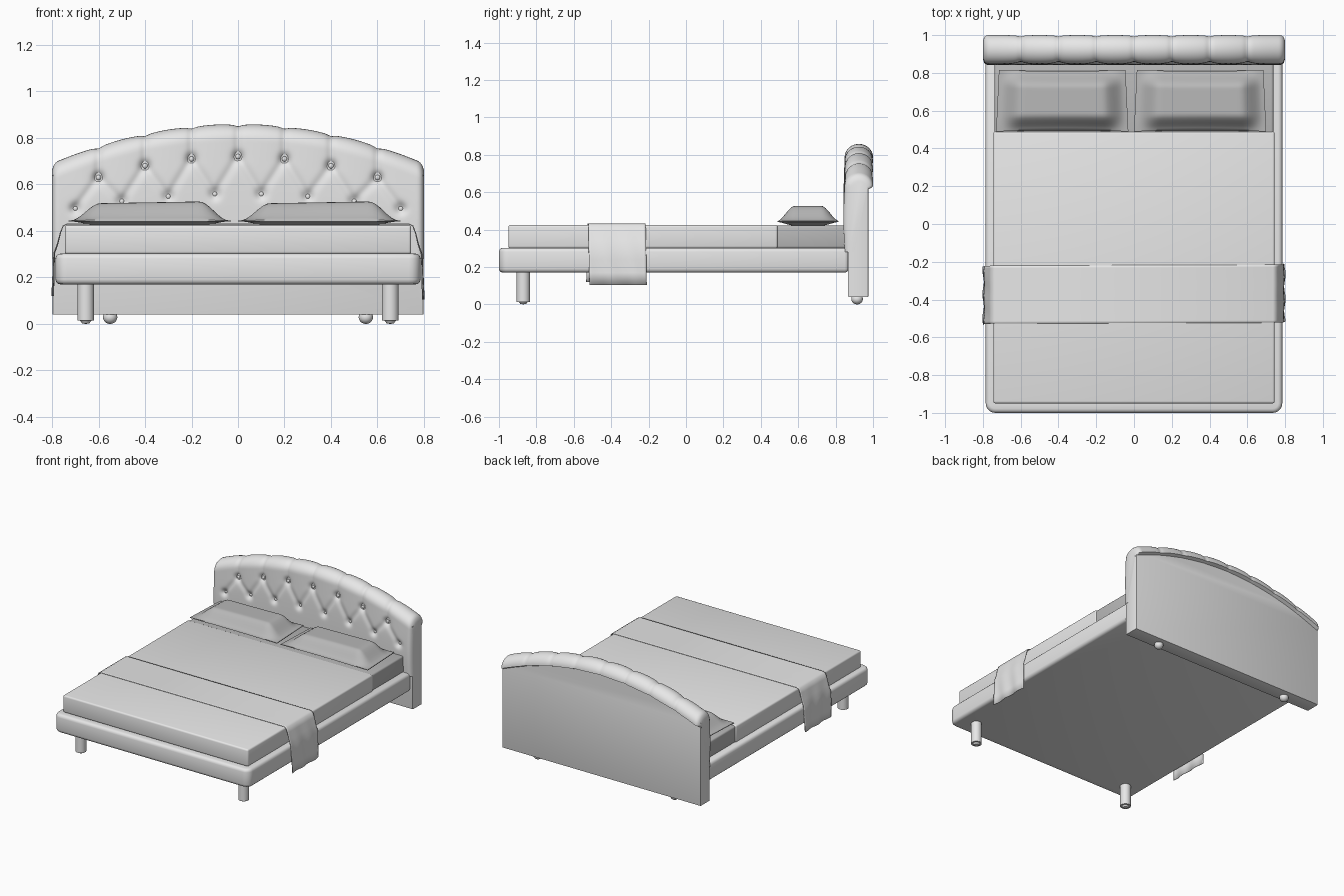
import bpy, bmesh
from math import sin, cos, pi, sqrt, exp, hypot, radians

cube = bpy.data.objects.get("Cube")
if cube:
    bpy.data.objects.remove(cube, do_unlink=True)


def material(name, v):
    m = bpy.data.materials.new(name)
    m.use_nodes = True
    m.diffuse_color = (v, v, v, 1)
    m.node_tree.nodes["Principled BSDF"].inputs["Base Color"].default_value = (v, v, v, 1)
    return m


LIGHT = material("light grey fabric", 0.8)
DARK = material("dark grey linen", 0.48)


def finish(name, bm, mat, angle=35):
    bmesh.ops.recalc_face_normals(bm, faces=bm.faces)
    me = bpy.data.meshes.new(name)
    bm.to_mesh(me)
    bm.free()
    me.materials.append(mat)
    me.shade_smooth()
    me.set_sharp_from_angle(angle=radians(angle))
    ob = bpy.data.objects.new(name, me)
    bpy.context.scene.collection.objects.link(ob)
    return ob


def bevel_sharp(bm, width, segments=3):
    edges = [e for e in bm.edges if e.calc_face_angle(0) > 0.7]
    bmesh.ops.bevel(bm, geom=edges, offset=width, segments=segments,
                    profile=0.5, affect='EDGES')


def box(name, lo, hi, mat, edge, corner=0):
    bm = bmesh.new()
    bmesh.ops.create_cube(bm, size=1)
    for v in bm.verts:
        v.co = [lo[i] + (v.co[i] + 0.5) * (hi[i] - lo[i]) for i in range(3)]
    if corner:  # round the upright corners at the foot end
        up = [e for e in bm.edges if abs(e.verts[0].co.z - e.verts[1].co.z) > 0.01
              and e.verts[0].co.y < 0]
        bmesh.ops.bevel(bm, geom=up, offset=corner, segments=5, profile=0.5, affect='EDGES')
    bevel_sharp(bm, edge)
    return finish(name, bm, mat)


def grid(bm, rows):
    vs = [[bm.verts.new(p) for p in row] for row in rows]
    for a, b in zip(vs, vs[1:]):
        for i in range(len(a) - 1):
            bm.faces.new((a[i], a[i + 1], b[i + 1], b[i]))
    return vs


def lathe(name, profile, x, y, mat, n=24):
    bm = bmesh.new()
    rows = [[(x + r * cos(2 * pi * k / n), y + r * sin(2 * pi * k / n), z)
             for k in range(n + 1)] for r, z in profile]
    grid(bm, rows)
    bmesh.ops.remove_doubles(bm, verts=bm.verts, dist=1e-5)
    return finish(name, bm, mat)


# Base, mattress and the cover over its lower part
box("bed_frame", (-0.785, -1, 0.17), (0.785, 0.87, 0.303), LIGHT, 0.022, 0.05)
box("mattress", (-0.738, 0.3, 0.3), (0.738, 0.86, 0.421), DARK, 0.012)
box("mattress_cover", (-0.745, -0.95, 0.3), (0.745, 0.49, 0.425), LIGHT, 0.012)

# Legs at the foot, domed feet under the headboard
for side, s in (("left", 1), ("right", -1)):
    lathe(f"front_leg_{side}", [(0, 0), (0.016, 0.003), (0.024, 0.014), (0.036, 0.014),
                                (0.036, 0.18)], s * 0.655, -0.87, LIGHT)
    dome = [(0.031 * sin(a * pi / 10), 0.029 - 0.029 * cos(a * pi / 10)) for a in range(8)]
    lathe(f"back_foot_{side}", dome + [(0.02, 0.05)], s * 0.55, 0.915, LIGHT)


# Headboard core: arched slab
def arch(x):
    return 0.86 - 0.265 * x * x


bm = bmesh.new()
N = 32
xs = [-0.798 + 1.596 * i / N for i in range(N + 1)]
outline = [(xs[0], 0.04)] + [(x, arch(x) - 0.05) for x in xs] + [(xs[-1], 0.04)]
face = bm.faces.new([bm.verts.new((x, 0.866, z)) for x, z in outline])
ext = bmesh.ops.extrude_face_region(bm, geom=[face])
for v in ext["geom"]:
    if isinstance(v, bmesh.types.BMVert):
        v.co.y = 0.975
bevel_sharp(bm, 0.005, 2)
finish("headboard_panel", bm, LIGHT)

# Tufting layout: upper and lower buttons joined by a zigzag of folds
buttons = []
for k in range(-7, 8):
    x = k / 10
    buttons.append((x, 0.56 - 0.13 * x * x if k % 2 else 0.72 - 0.25 * x * x))
uppers = buttons[1::2]


def segment_distance(x, z, a, b):
    dx, dz = b[0] - a[0], b[1] - a[1]
    t = ((x - a[0]) * dx + (z - a[1]) * dz) / (dx * dx + dz * dz)
    t = min(1, max(0, t))
    return hypot(x - a[0] - t * dx, z - a[1] - t * dz)


def tuft_depth(x, z):
    fold = min(segment_distance(x, z, a, b) for a, b in zip(buttons, buttons[1:]))
    seam = min(segment_distance(x, z, u, (u[0], 2)) for u in uppers)
    knob = min(hypot(x - b[0], z - b[1]) for b in buttons)
    return (0.007 * exp(-(fold / 0.018) ** 2) + 0.007 * exp(-(seam / 0.016) ** 2)
            + 0.005 * exp(-(seam / 0.05) ** 2) + 0.016 * exp(-(knob / 0.024) ** 2))


# Headboard padding: front, rolled top and back lip, swept along the arch
bm = bmesh.new()
rows = []
NX, NF, NA = 200, 50, 16
for i in range(NX + 1):
    x = -0.8 + 1.6 * i / NX
    top = arch(x)
    t = min(1, max(0, (abs(x) - 0.77) / 0.03))
    end = 0.03 * (1 - sqrt(1 - t * t))
    row = [(x, 0.9, 0.28)]
    for j in range(NF):
        z = 0.28 + (top - 0.07 - 0.28) * j / NF
        swell = 0.006 * sin(pi * j / NF)
        row.append((x, 0.848 - swell + end + tuft_depth(x, z), z))
    for j in range(NA + 1):
        a = pi * j / NA
        z = top - 0.07 + 0.07 * sin(a)
        d = end + tuft_depth(x, z) * (1 - 0.4 * j / NA)
        row.append((x, 0.924 - (0.076 - d) * cos(a), top - 0.07 + (0.07 - d) * sin(a)))
    row.append((x, 0.965, top - 0.085))
    rows.append(row)
vs = grid(bm, rows)
bm.faces.new(vs[0])
bm.faces.new(vs[-1])
finish("headboard_padding", bm, LIGHT, 50)

# Buttons
bm = bmesh.new()
for x, z in buttons:
    made = bmesh.ops.create_uvsphere(bm, u_segments=12, v_segments=8, radius=0.011)
    for v in made["verts"]:
        v.co = (v.co.x + x, v.co.y * 0.6 + 0.864, v.co.z + z)
finish("headboard_buttons", bm, LIGHT)


# Pillows: flanged cushions with a broad raised middle
def ease(t):
    t = min(1, max(0, t))
    return t * t * (3 - 2 * t)


def pillow(name, x0):
    bm = bmesh.new()
    nx, ny = 40, 24
    w, y0, y1 = 0.7, 0.49, 0.815
    for sign in (1, -1):
        rows = []
        for j in range(ny + 1):
            v = j / ny
            row = []
            for i in range(nx + 1):
                u = i / nx
                du, dv = min(u, 1 - u) * w, min(v, 1 - v) * (y1 - y0)
                puff = ease((du - 0.005) / 0.13) * ease((dv + 0.01) / 0.1)
                pinch = 0.012 * sin(pi * u) * (2 * v - 1)
                x = x0 + u * w + (0.5 - u) * 0.03 * v
                z = 0.443 + (puff * (0.072 + 0.012 * u) if sign > 0 else -0.02 * puff)
                row.append((x, y0 + v * (y1 - y0) - pinch * 0.5, z + sign * 0.002))
            rows.append(row)
        grid(bm, rows)
    rim = [e for e in bm.edges if e.is_boundary]
    bmesh.ops.bridge_loops(bm, edges=rim)
    finish(name, bm, DARK, 60)


pillow("pillow_right", -0.73)
pillow("pillow_left", 0.0)

# Runner draped over the bed and down both sides
half = [(0.735, 0.43), (0.752, 0.422), (0.764, 0.39), (0.776, 0.34), (0.79, 0.3),
        (0.793, 0.24), (0.795, 0.17), (0.797, 0.105)]
path = [(-x, z) for x, z in reversed(half)] + half
bm = bmesh.new()
rows = []
for j in range(25):
    v = j / 24
    row = []
    for x, z in path:
        drop = (0.43 - z) / 0.33
        s = 1 if x > 0 else -1
        ripple = s * 0.004 * drop * sin(v * 15 + s + z * 9)
        shift = 0.006 * s * (0.4 + drop)
        row.append((x + ripple, -0.525 + 0.307 * v + shift, z + (0.015 * drop if s < 0 else 0)))
    rows.append(row)
grid(bm, rows)
runner = finish("bed_runner", bm, LIGHT, 60)
cloth = runner.modifiers.new("thickness", 'SOLIDIFY')
cloth.thickness = 0.004
cloth.offset = 0
